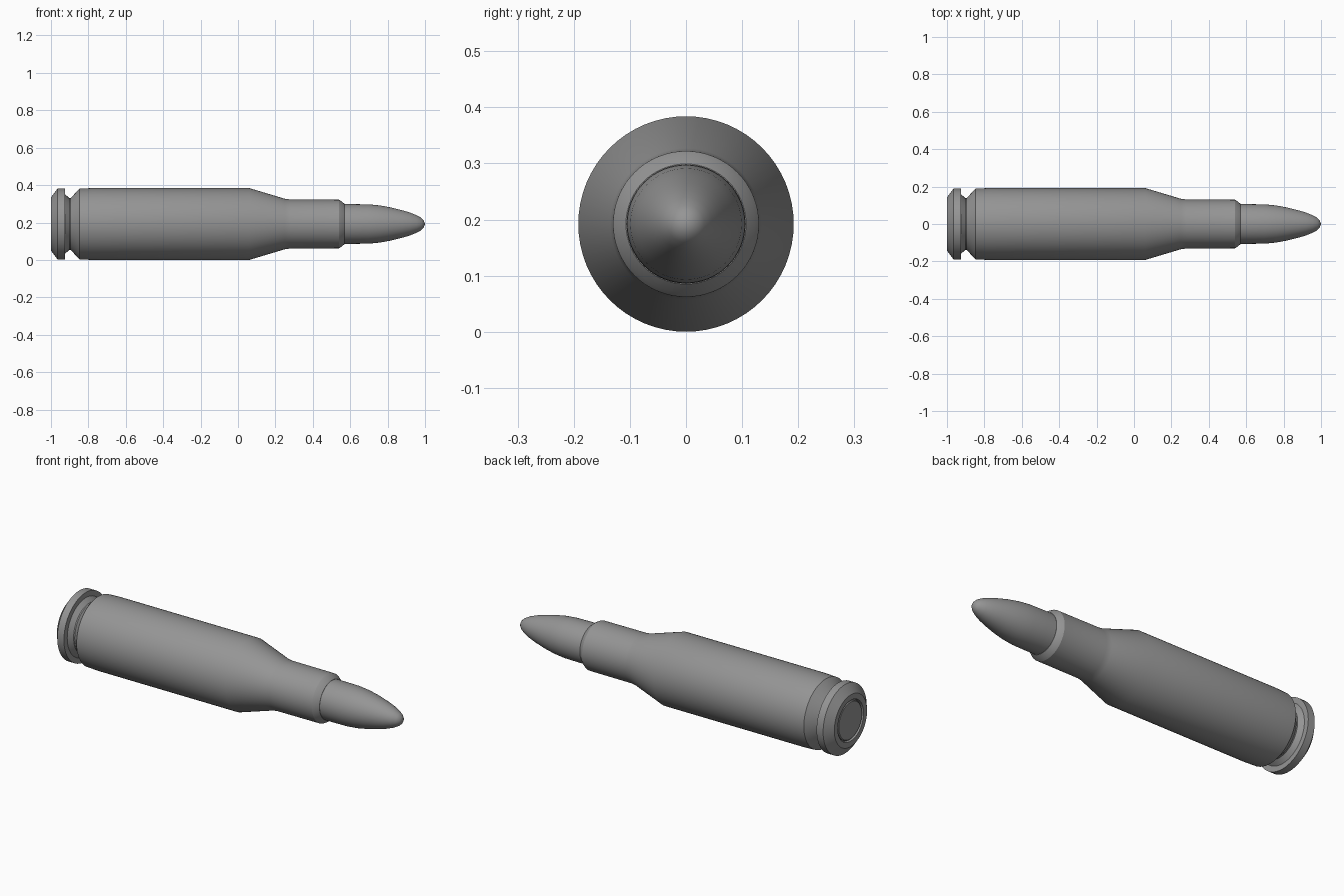
import bpy, bmesh, math

if "Cube" in bpy.data.objects:
    bpy.data.objects.remove(bpy.data.objects["Cube"])

SEGMENTS = 64
AXIS_Z = 0.192

# Dark grey metal
metal = bpy.data.materials.new("dark_metal")
metal.diffuse_color = (0.3, 0.3, 0.3, 1)
metal.use_nodes = True
metal.node_tree.nodes["Principled BSDF"].inputs["Base Color"].default_value = metal.diffuse_color


def lathe(name, profile, angle=30):
    """Revolve (x, radius) points around the long axis."""
    bm = bmesh.new()
    verts = [bm.verts.new((x, 0, r)) for x, r in profile]
    edges = [bm.edges.new(pair) for pair in zip(verts, verts[1:])]
    bmesh.ops.spin(bm, geom=verts + edges, cent=(0, 0, 0), axis=(1, 0, 0),
                   angle=math.tau, steps=SEGMENTS, use_duplicate=False)
    bmesh.ops.remove_doubles(bm, verts=bm.verts, dist=1e-5)
    bmesh.ops.recalc_face_normals(bm, faces=bm.faces)
    mesh = bpy.data.meshes.new(name)
    bm.to_mesh(mesh)
    bm.free()
    mesh.materials.append(metal)
    obj = bpy.data.objects.new(name, mesh)
    bpy.context.collection.objects.link(obj)
    obj.location.z = AXIS_Z
    bpy.ops.object.select_all(action='DESELECT')
    obj.select_set(True)
    bpy.context.view_layer.objects.active = obj
    bpy.ops.object.shade_smooth_by_angle(angle=math.radians(angle))
    return obj


# Case: recessed base, rim, groove, body, shoulder, neck and mouth
lathe("case", [
    (-0.985, 0), (-0.985, 0.110), (-1.0, 0.112), (-1.0, 0.142),
    (-0.965, 0.189), (-0.925, 0.189), (-0.925, 0.160), (-0.902, 0.138),
    (-0.895, 0.138), (-0.848, 0.189), (-0.78, 0.192), (0.06, 0.192),
    (0.25, 0.135), (0.28, 0.131), (0.54, 0.130), (0.553, 0.122),
    (0.57, 0.107), (0.57, 0.104)])

# Base disc set into the rim
lathe("base_disc", [
    (-0.98, 0), (-0.98, 0.105), (-0.994, 0.105), (-0.998, 0.100), (-0.998, 0)])

# Rounded tip
lathe("tip", [
    (0.56, 0), (0.56, 0.106), (0.62, 0.106), (0.70, 0.105), (0.76, 0.099),
    (0.82, 0.088), (0.88, 0.073), (0.92, 0.061), (0.955, 0.047),
    (0.98, 0.033), (0.993, 0.020), (1.0, 0)], angle=45)
